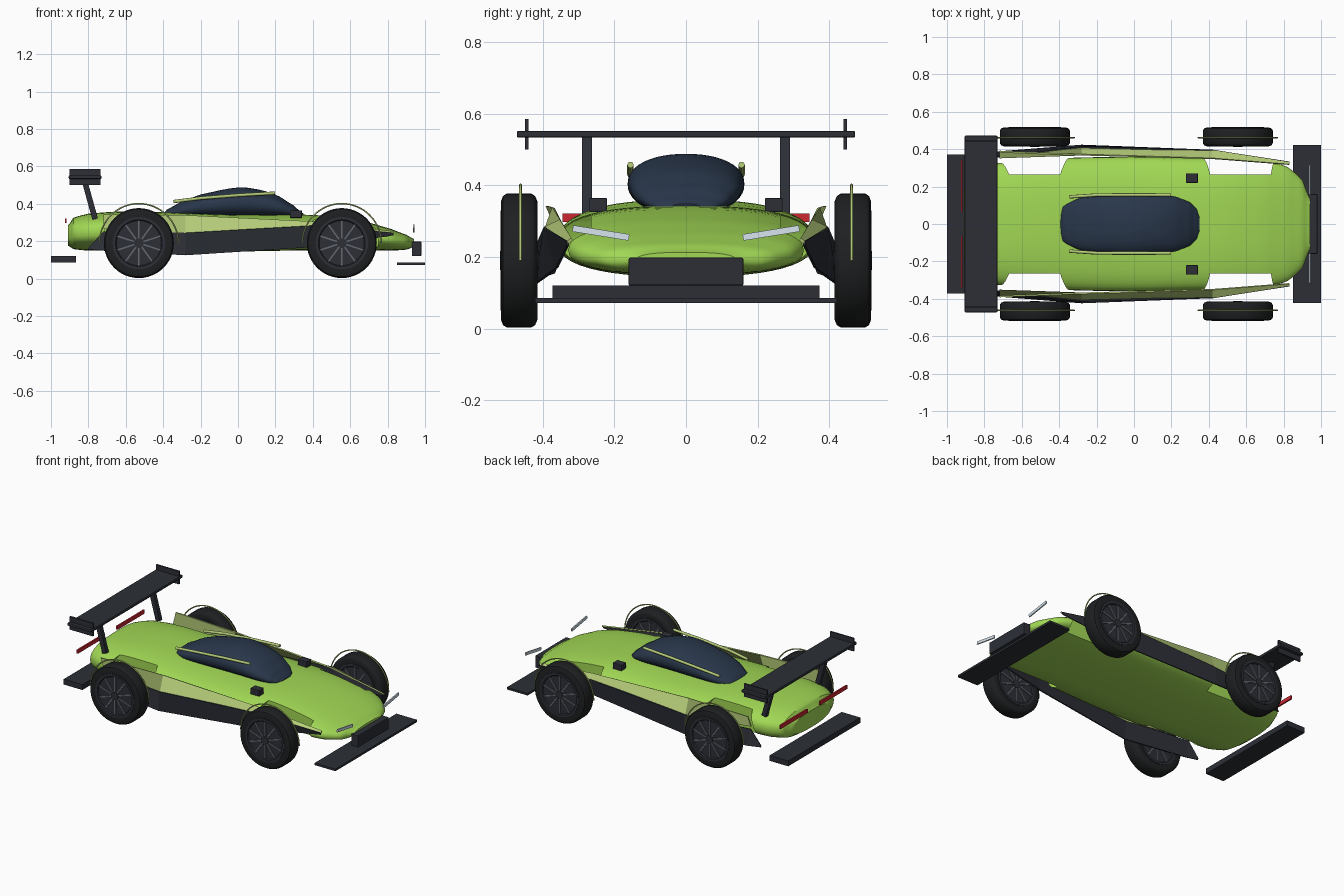
import bpy, bmesh, math
from mathutils import Vector, Matrix

if "Cube" in bpy.data.objects:
    bpy.data.objects.remove(bpy.data.objects["Cube"])


def material(name, rgb):
    m = bpy.data.materials.new(name)
    m.diffuse_color = (*rgb, 1)
    m.use_nodes = True
    m.node_tree.nodes["Principled BSDF"].inputs["Base Color"].default_value = m.diffuse_color
    return m


LIME = material("lime", (0.36, 0.69, 0.09))
PALE = material("pale_lime", (0.46, 0.60, 0.19))
DARK = material("dark", (0.025, 0.028, 0.037))
RUBBER = material("rubber", (0.013, 0.014, 0.015))
GLASS = material("glass", (0.022, 0.038, 0.07))
STEEL = material("steel", (0.13, 0.14, 0.16))
RED = material("red", (0.6, 0.02, 0.03))
LAMP = material("lamp", (0.68, 0.78, 0.86))


def finish(name, bm, mat, mirror=False, smooth=True):
    bmesh.ops.recalc_face_normals(bm, faces=bm.faces)
    me = bpy.data.meshes.new(name)
    bm.to_mesh(me)
    bm.free()
    ob = bpy.data.objects.new(name, me)
    bpy.context.collection.objects.link(ob)
    if mat:
        me.materials.append(mat)
    if smooth:
        activate(ob)
        bpy.ops.object.shade_smooth_by_angle(angle=math.radians(35))
    if mirror:
        mod = ob.modifiers.new("mirror", 'MIRROR')
        mod.use_axis = (False, True, False)
        mod.use_mirror_merge = False
    return ob


def activate(ob):
    bpy.ops.object.select_all(action='DESELECT')
    ob.select_set(True)
    bpy.context.view_layer.objects.active = ob


def add_box(bm, centre, size, rot=Matrix()):
    mat = Matrix.Translation(centre) @ rot @ Matrix.Diagonal((*size, 1))
    bmesh.ops.create_cube(bm, size=1, matrix=mat)


def box(name, lo, hi, mat, mirror=False, bevel=0.0, rot=Matrix()):
    lo, hi = Vector(lo), Vector(hi)
    bm = bmesh.new()
    add_box(bm, (lo + hi) / 2, hi - lo, rot)
    if bevel:
        bmesh.ops.bevel(bm, geom=bm.edges[:], offset=bevel, segments=2, affect='EDGES', profile=0.5)
    return finish(name, bm, mat, mirror, False)


def smooth_stations(st, steps=4):
    """Catmull-Rom through the loft stations."""
    out = []
    for i in range(len(st) - 1):
        a, b, c, d = (st[max(i - 1, 0)], st[i], st[i + 1], st[min(i + 2, len(st) - 1)])
        for k in range(steps):
            t = k / steps
            v = [0.5 * (2 * q + (r - p) * t + (2 * p - 5 * q + 4 * r - s) * t * t
                        + (3 * q - p - 3 * r + s) * t ** 3) for p, q, r, s in zip(a, b, c, d)]
            v[0] = b[0] + (c[0] - b[0]) * t
            out.append(v)
    return out + [list(st[-1])]


def loft(name, stations, mat, expo, n=48):
    """Superellipse sections (x, half width, bottom, top) along x."""
    bm = bmesh.new()
    rings = []
    for x, w, z0, z1 in smooth_stations(stations):
        ring = []
        for i in range(n):
            a = 2 * math.pi * i / n
            c, s = math.cos(a), math.sin(a)
            y = w * math.copysign(abs(c) ** (2 / expo), c)
            z = (z0 + z1) / 2 + (z1 - z0) / 2 * math.copysign(abs(s) ** (2 / expo), s)
            ring.append(bm.verts.new((x, y, z)))
        rings.append(ring)
    for p, q in zip(rings, rings[1:]):
        for i in range(n):
            bm.faces.new((p[i], p[(i + 1) % n], q[(i + 1) % n], q[i]))
    bm.faces.new(rings[0])
    bm.faces.new(rings[-1])
    return finish(name, bm, mat)


def lathe(name, profile, x, mat, z=0.19, steps=48):
    """Spin (radius, y) points about the wheel axis."""
    bm = bmesh.new()
    vs = [bm.verts.new((x, y, z + r)) for r, y in profile]
    es = [bm.edges.new(e) for e in zip(vs, vs[1:])]
    bmesh.ops.spin(bm, geom=vs + es, cent=(x, 0, z), axis=(0, 1, 0), angle=2 * math.pi, steps=steps)
    bmesh.ops.remove_doubles(bm, verts=bm.verts, dist=1e-5)
    return finish(name, bm, mat, True)


def tube(name, points, radius, mat):
    cu = bpy.data.curves.new(name, 'CURVE')
    cu.dimensions = '3D'
    cu.bevel_depth, cu.bevel_resolution, cu.use_fill_caps = radius, 2, True
    sp = cu.splines.new('POLY')
    sp.points.add(len(points) - 1)
    for p, co in zip(sp.points, points):
        p.co = (*co, 1)
    cu.materials.append(mat)
    ob = bpy.data.objects.new(name, cu)
    bpy.context.collection.objects.link(ob)
    ob.modifiers.new("mirror", 'MIRROR').use_axis = (False, True, False)


def blade(name, rows, mat):
    """Folded side sheet from (x, low y, low z, high y, high z) rows."""
    bm = bmesh.new()
    vs = [(bm.verts.new((x, a, b)), bm.verts.new((x, c, d))) for x, a, b, c, d in rows]
    for p, q in zip(vs, vs[1:]):
        bm.faces.new((p[0], q[0], q[1], p[1]))
    ob = finish(name, bm, mat, False, False)
    sol = ob.modifiers.new("thickness", 'SOLIDIFY')
    sol.thickness, sol.offset = 0.008, 0
    mir = ob.modifiers.new("mirror", 'MIRROR')
    mir.use_axis, mir.use_mirror_merge = (False, True, False), False


# body shell
body = loft("body", [
    (-0.908, 0.20, 0.175, 0.285), (-0.88, 0.27, 0.158, 0.325), (-0.80, 0.315, 0.15, 0.347),
    (-0.60, 0.34, 0.15, 0.36), (-0.30, 0.355, 0.145, 0.352), (0.0, 0.358, 0.145, 0.342),
    (0.30, 0.352, 0.15, 0.343), (0.50, 0.347, 0.15, 0.333), (0.70, 0.338, 0.15, 0.30),
    (0.82, 0.305, 0.15, 0.265), (0.90, 0.235, 0.155, 0.235), (0.94, 0.14, 0.168, 0.213)], LIME, 2.5)

# wheel arch openings
AXLES = {"rear": -0.53, "front": 0.555}
bm = bmesh.new()
for x in AXLES.values():
    for side in (-1, 1):
        bmesh.ops.create_cone(bm, cap_ends=True, segments=64, radius1=0.195, radius2=0.195, depth=0.3,
                              matrix=Matrix.Translation((x, side * 0.415, 0.19)) @ Matrix.Rotation(math.pi / 2, 4, 'X'))
cutter = finish("arch_cutter", bm, None, False, False)
cutter.hide_render = True
mod = body.modifiers.new("arches", 'BOOLEAN')
mod.operation, mod.object, mod.solver = 'DIFFERENCE', cutter, 'EXACT'
activate(body)
bpy.ops.object.modifier_apply(modifier="arches")
bpy.data.objects.remove(cutter)
activate(body)
bpy.ops.object.shade_smooth_by_angle(angle=math.radians(35))

# canopy and its rails
loft("canopy", [
    (-0.405, 0.05, 0.325, 0.345), (-0.38, 0.095, 0.32, 0.37), (-0.30, 0.135, 0.32, 0.413),
    (-0.20, 0.153, 0.32, 0.45), (0.0, 0.163, 0.32, 0.487), (0.12, 0.158, 0.32, 0.474),
    (0.22, 0.147, 0.32, 0.44), (0.30, 0.115, 0.322, 0.39), (0.335, 0.08, 0.325, 0.36),
    (0.35, 0.04, 0.33, 0.348)], GLASS, 2.2)
tube("canopy_rail", [(-0.345, 0.145, 0.412), (-0.2, 0.155, 0.43), (0.0, 0.156, 0.446), (0.197, 0.155, 0.457)],
     0.009, PALE)

# wheels: tyre, rim, spokes, arch trim
for end, x in AXLES.items():
    lathe(f"{end}_tyre", [(0.138, 0.43), (0.14, 0.417), (0.166, 0.415), (0.180, 0.421), (0.187, 0.432),
                          (0.187, 0.500), (0.180, 0.511), (0.166, 0.516), (0.14, 0.515), (0.138, 0.502)], x, RUBBER)
    lathe(f"{end}_rim", [(0, 0.42), (0.12, 0.42), (0.125, 0.414), (0.14, 0.414), (0.14, 0.518),
                         (0.125, 0.518), (0.12, 0.511), (0, 0.511)], x, DARK)
    lathe(f"{end}_hub", [(0, 0.412), (0.026, 0.412), (0.026, 0.519), (0, 0.519)], x, DARK, steps=24)
    bm = bmesh.new()
    for i in range(10):
        r = Matrix.Rotation(math.tau * i / 10, 4, 'Y')
        add_box(bm, Vector((x, 0.465, 0.19)) + r @ Vector((0, 0, 0.073)), (0.008, 0.101, 0.098), r)
    finish(f"{end}_spokes", bm, STEEL, True, False)
    tube(f"{end}_arch_trim", [(x + 0.211 * math.cos(a), 0.462, 0.19 + 0.211 * math.sin(a))
                              for a in (math.pi * k / 32 for k in range(33))], 0.004, PALE)

# side skirts and shoulder blades
blade("side_skirt", [(-0.80, 0.37, 0.155, 0.366, 0.163), (-0.72, 0.385, 0.15, 0.36, 0.25),
                     (-0.28, 0.42, 0.125, 0.41, 0.245), (0.42, 0.36, 0.17, 0.393, 0.285),
                     (0.83, 0.33, 0.232, 0.33, 0.245)], DARK)
blade("shoulder_blade", [(-0.72, 0.355, 0.265, 0.388, 0.342), (-0.28, 0.405, 0.24, 0.37, 0.338),
                         (0.42, 0.395, 0.28, 0.35, 0.302), (0.83, 0.33, 0.24, 0.318, 0.25)], PALE)

# rear wing
box("rear_wing", (-0.905, -0.472, 0.533), (-0.73, 0.472, 0.552), DARK, bevel=0.005)
box("wing_endplate", (-0.902, 0.44, 0.50), (-0.735, 0.45, 0.585), DARK, True)
box("wing_strut", (-0.809, 0.263, 0.315), (-0.779, 0.29, 0.54), DARK, True,
    rot=Matrix.Rotation(-0.27, 4, 'Y'))

# splitter, grille, diffuser, mirrors
box("front_splitter", (0.85, -0.422, 0.072), (1.0, 0.422, 0.086), DARK)
box("nose_grille", (0.93, -0.16, 0.12), (0.98, 0.16, 0.198), DARK, bevel=0.004)
box("rear_diffuser", (-1.0, -0.372, 0.085), (-0.865, 0.372, 0.12), DARK)
box("mirror", (0.278, 0.22, 0.325), (0.342, 0.27, 0.365), DARK, True, 0.004)

# lights
box("headlight", (0.935, 0.158, 0.258), (0.943, 0.317, 0.276), LAMP, True, rot=Matrix.Rotation(0.16, 4, 'X'))
box("tail_light", (-0.926, 0.065, 0.298), (-0.916, 0.345, 0.322), RED, True)
